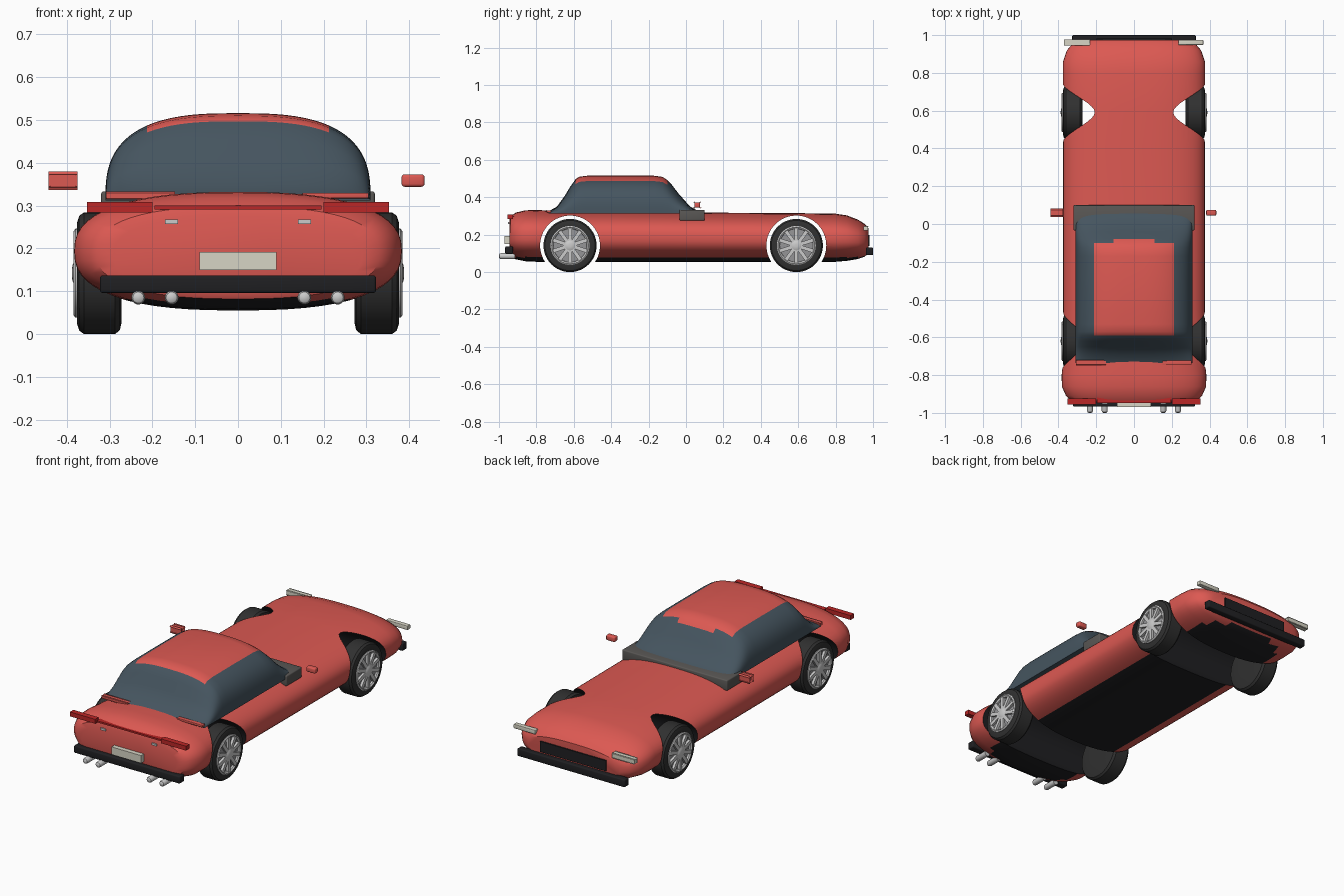
import bpy, bmesh, math
from mathutils import Matrix

if "Cube" in bpy.data.objects:
    bpy.data.objects.remove(bpy.data.objects["Cube"])

def material(name, *rgb):
    m = bpy.data.materials.new(name)
    m.diffuse_color = (*rgb, 1)
    m.use_nodes = True
    m.node_tree.nodes["Principled BSDF"].inputs["Base Color"].default_value = m.diffuse_color
    return m

RED = material("red_paint", .72, .1, .085)
LAMP = material("lamp_red", .5, .02, .02)
GLASS = material("tinted_glass", .06, .09, .115)
BLACK = material("black_trim", .014, .014, .016)
TIRE = material("rubber", .03, .03, .03)
COWL = material("grey_trim", .1, .095, .09)
SILVER = material("silver", .6, .6, .62)
CREAM = material("cream", .68, .66, .56)
AXLES = [-.62, .59]
WHEEL_Z, ARCH_R = .142, .16

def make(name, bm, *mats, angle=35):
    bmesh.ops.recalc_face_normals(bm, faces=bm.faces)
    me = bpy.data.meshes.new(name)
    bm.to_mesh(me)
    bm.free()
    ob = bpy.data.objects.new(name, me)
    bpy.context.collection.objects.link(ob)
    for m in mats:
        me.materials.append(m)
    bpy.ops.object.select_all(action='DESELECT')
    ob.select_set(True)
    bpy.context.view_layer.objects.active = ob
    bpy.ops.object.shade_smooth_by_angle(angle=math.radians(angle))
    return ob

def loft(rings, caps=True):
    """Skin closed rings of points, in order."""
    bm = bmesh.new()
    vs = [[bm.verts.new(p) for p in r] for r in rings]
    n = len(vs[0])
    for a, b in zip(vs, vs[1:]):
        for i in range(n):
            j = (i + 1) % n
            bm.faces.new((a[i], a[j], b[j], b[i]))
    if caps:
        bm.faces.new(vs[0])
        bm.faces.new(vs[-1])
    return bm

def power(v, n):
    return math.copysign(abs(v) ** (2 / n), v)

def box(name, x0, x1, y0, y1, z0, z1, mat, bevel=0, mirror=False):
    for s in ((1, -1) if mirror else (1,)):
        bm = bmesh.new()
        bmesh.ops.create_cube(bm, size=1)
        for v in bm.verts:
            v.co = (s * (x0 if v.co.x < 0 else x1),
                    y0 if v.co.y < 0 else y1, z0 if v.co.z < 0 else z1)
        if bevel:
            bmesh.ops.bevel(bm, geom=bm.edges[:], offset=bevel, segments=3,
                            profile=.5, affect='EDGES')
        make(name, bm, mat)

def lathe_x(profile, n=48):
    """Revolve (x, radius) points about the x axis."""
    return loft([[(x, r * math.cos(2 * math.pi * i / n), r * math.sin(2 * math.pi * i / n))
                  for i in range(n)] for x, r in profile])

# Body shell: superellipse sections (y, half width, bottom, top)
stations = [(-.945, .29, .095, .275), (-.938, .33, .082, .298), (-.91, .36, .068, .318),
            (-.86, .382, .058, .33), (-.8, .383, .055, .332), (-.72, .376, .055, .328),
            (-.45, .375, .055, .325), (-.2, .375, .055, .322), (.1, .375, .055, .318),
            (.4, .375, .055, .316), (.6, .375, .055, .315), (.8, .377, .055, .312),
            (.86, .376, .06, .303), (.92, .355, .07, .28), (.955, .325, .082, .258),
            (.975, .28, .1, .235)]
rings = []
for y, w, z0, z1 in stations:
    ts = [2 * math.pi * i / 56 for i in range(56)]
    rings.append([(w * power(math.cos(t), 2.5), y,
                   (z0 + z1) / 2 + (z1 - z0) / 2 * power(math.sin(t), 2.5)) for t in ts])
body = make("body_shell", loft(rings), RED, BLACK)

# Wheel arches cut right through the body
for y in AXLES:
    cutter = make("arch_cutter", lathe_x([(-.6, ARCH_R), (.6, ARCH_R)], 64))
    cutter.location = (0, y, WHEEL_Z)
    cutter.hide_render = True
    cutter.hide_viewport = False
    mod = body.modifiers.new("arch", 'BOOLEAN')
    mod.object, mod.operation, mod.solver = cutter, 'DIFFERENCE', 'EXACT'
    bpy.context.view_layer.update()
    bpy.context.view_layer.objects.active = body
    bpy.ops.object.modifier_apply(modifier=mod.name)
    bpy.data.objects.remove(cutter)
for p in body.data.polygons:
    c = p.center
    in_arch = abs(p.normal.x) < .01 and any(
        abs(math.hypot(c.y - y, c.z - WHEEL_Z) - ARCH_R) < .002 for y in AXLES)
    p.material_index = int(in_arch or c.z < .08)
body.select_set(True)
bpy.ops.object.shade_smooth_by_angle(angle=math.radians(35))

# Cabin: glass with a red roof panel (y, height)
cabin = [(-.735, .325), (-.69, .35), (-.65, .405), (-.62, .455), (-.59, .497), (-.57, .51),
         (-.53, .515), (-.35, .516), (-.17, .515), (-.125, .509), (-.1, .492), (-.08, .472),
         (-.04, .42), (.02, .352), (.06, .33), (.095, .322)]
base = .312
rings = [[(.31 * power(math.cos(t), 2.8), y, base + (h - base) * power(math.sin(t), 2.8))
          for t in [math.pi * i / 40 for i in range(41)]] for y, h in cabin]
ob = make("cabin", loft(rings), GLASS, RED, angle=45)
for p in ob.data.polygons:
    c = p.center
    if c.z > .4 and abs(c.x) < .205 and (-.592 < c.y < -.1 or abs(c.x) < .11 and -.1 < c.y < -.08):
        p.material_index = 1

# Cowl and deck trim
box("cowl", -.32, .32, -.035, .1, .275, .333, COWL, .006)
box("deck_trim", .15, .305, -.745, -.722, .317, .33, RED, .003, True)

# Mirrors
box("side_mirror", .382, .436, .045, .075, .344, .373, RED, .007, True)

# Tail end
box("tail_light", .2, .353, -.955, -.925, .284, .308, LAMP, 0, True)
box("light_strip", -.195, .195, -.948, -.91, .291, .3, LAMP)
box("reflector", .14, .17, -.952, -.92, .257, .268, SILVER, 0, True)
box("plate", -.09, .09, -.97, -.93, .15, .192, CREAM)
box("tail_bumper", -.323, .323, -.967, -.925, .096, .137, BLACK, .007)
for x in (-.233, -.155, .155, .233):
    bm = lathe_x([(-.045, .016), (.028, .016), (.036, .013), (.04, .007)], 24)
    bm.transform(Matrix.Translation((x, -.96, .085)) @ Matrix.Rotation(-math.pi / 2, 4, 'Z'))
    make("exhaust_pipe", bm, SILVER)

# Nose end
box("nose_bumper", -.327, .327, .962, 1, .09, .132, BLACK, .006)
box("grille", -.2, .2, .95, .982, .14, .198, BLACK)
box("headlight", .235, .367, .948, .974, .222, .245, CREAM, .003, True)

# Wheels: tyre, dish, rim ring, hub and spokes
tyre = [(.272, .05), (.272, .115), (.276, .133), (.287, .142), (.36, .142), (.371, .134),
        (.376, .118), (.376, .102), (.366, .097), (.366, .02)]
ring = [(.36, .104), (.38, .104), (.384, .098), (.378, .09), (.362, .088)]
hub = [(.36, .03), (.382, .028), (.387, .018), (.388, .006)]
for y in AXLES:
    for side in (0, math.pi):
        place = Matrix.Translation((0, y, WHEEL_Z)) @ Matrix.Rotation(side, 4, 'Z')
        for name, profile, mat in (("tyre", tyre, TIRE), ("rim", ring, SILVER), ("hub", hub, SILVER)):
            bm = lathe_x(profile)
            bm.transform(place)
            make(name, bm, mat)
        bm = lathe_x([(.364, .09), (.369, .09), (.371, .03)])
        bm.transform(place)
        make("wheel_dish", bm, material("dish_grey", .3, .3, .31))
        bm = bmesh.new()
        for k in range(10):
            m = Matrix.Rotation(k * math.pi / 5, 4, 'X') @ Matrix.Translation((.374, 0, .057)) \
                @ Matrix.Diagonal((.018, .02, .075, 1))
            bmesh.ops.create_cube(bm, size=1, matrix=m)
        bm.transform(place)
        make("spokes", bm, SILVER)
